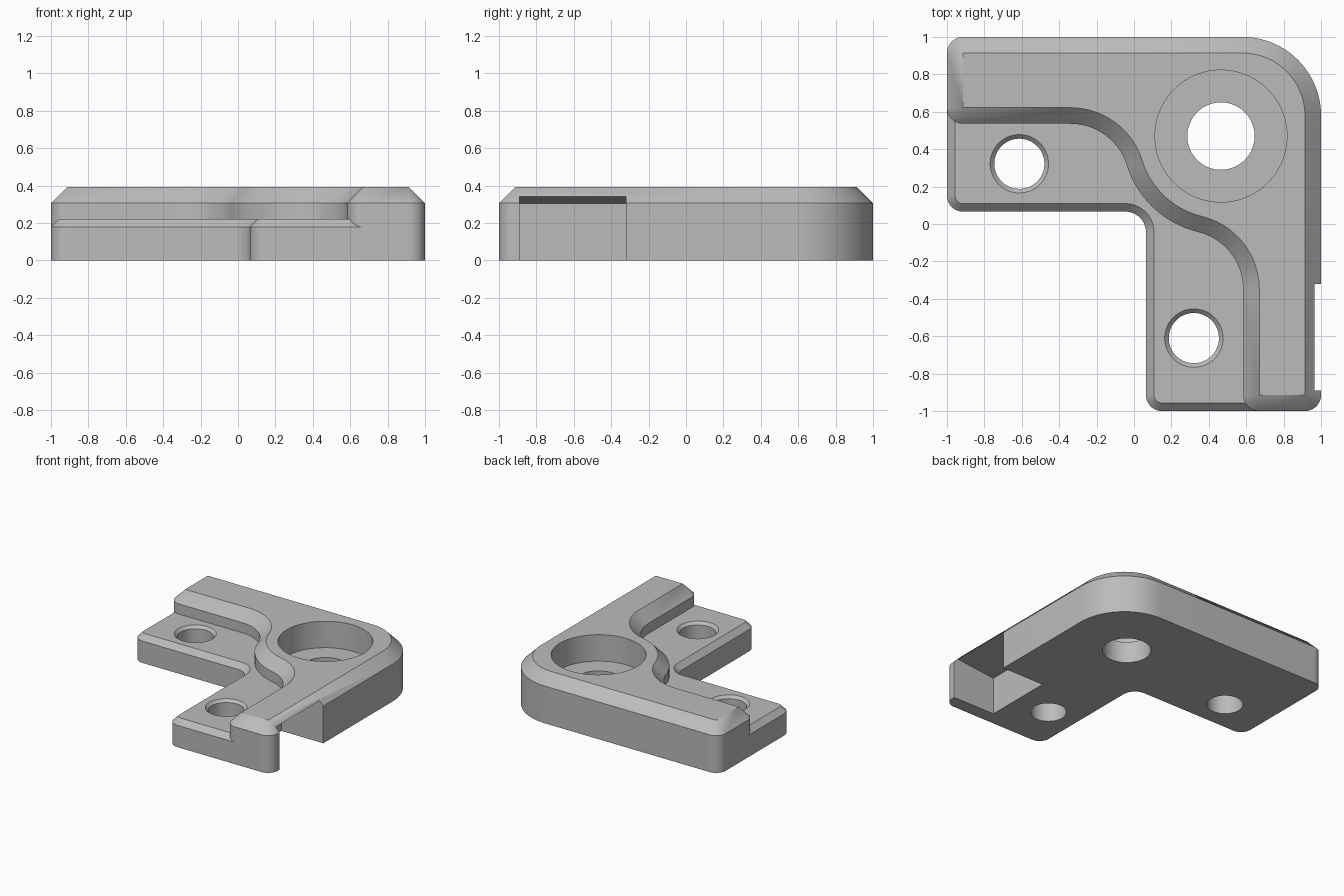
import bpy
import bmesh
from math import atan2, cos, degrees, radians, sin

# Remove the default cube only
cube = bpy.data.objects.get("Cube")
if cube:
    bpy.data.objects.remove(cube, do_unlink=True)

# Shared dimensions
LEDGE_TOP, LEDGE_CHAMFER = 0.222, 0.043
RIDGE_TOP, CORNER = 0.392, 0.086
BORE = (0.465, 0.47)
BOSS_R, SWEEP_R = 0.527, 0.316
SWEEP_A, SWEEP_B = (-0.34, 0.22), (0.268, -0.35)

grey = bpy.data.materials.new("grey plastic")
grey.use_nodes = True
colour = (0.5, 0.5, 0.5, 1)
grey.diffuse_color = colour
grey.node_tree.nodes["Principled BSDF"].inputs["Base Color"].default_value = colour


def loft(name, loops):
    """Closed solid through matching loops of points, capped at both ends."""
    bm = bmesh.new()
    rings = [[bm.verts.new([round(c, 5) for c in p]) for p in loop] for loop in loops]
    n = len(rings[0])
    for low, high in zip(rings, rings[1:]):
        for i in range(n):
            j = (i + 1) % n
            bm.faces.new((low[i], low[j], high[j], high[i]))
    bm.faces.new(rings[0][::-1])
    bm.faces.new(rings[-1])
    bmesh.ops.remove_doubles(bm, verts=bm.verts, dist=0.0005)
    bmesh.ops.recalc_face_normals(bm, faces=bm.faces)
    mesh = bpy.data.meshes.new(name)
    bm.to_mesh(mesh)
    bm.free()
    mesh.materials.append(grey)
    obj = bpy.data.objects.new(name, mesh)
    bpy.context.collection.objects.link(obj)
    return obj


def outline(arcs, inset, z):
    """Outline of arcs joined by straight lines; clockwise arcs are concave."""
    pts = []
    for (cx, cy), r, start, end in arcs:
        steps = max(8, round(abs(end - start) / 4))
        r = r - inset if end > start else r + inset
        for i in range(steps + 1):
            a = radians(start + (end - start) * i / steps)
            pts.append((cx + r * cos(a), cy + r * sin(a), z))
    return pts


def chamfered_plate(name, arcs, top, chamfer):
    levels = ((0, 0), (0, top - chamfer), (chamfer, top))
    return loft(name, [outline(arcs, inset, z) for inset, z in levels])


def round_cutter(name, centre, profile):
    full = 360 * 63 / 64
    return loft(name, [outline([(centre, r, 0, full)], 0, z) for r, z in profile])


def corner(x, y, start):
    """Small rounded corner whose square tip is at x, y."""
    sx = 1 if start in (0, 270) else -1
    sy = 1 if start in (0, 90) else -1
    return ((x - sx * CORNER, y - sy * CORNER), CORNER, start, start + 90)


def heading(a, b):
    return degrees(atan2(b[1] - a[1], b[0] - a[0]))


def boolean(target, other, operation):
    mod = target.modifiers.new(operation.lower(), "BOOLEAN")
    mod.operation, mod.solver, mod.object = operation, "EXACT", other
    bpy.context.view_layer.objects.active = target
    bpy.ops.object.modifier_apply(modifier=mod.name)
    bpy.data.objects.remove(other, do_unlink=True)


# Raised ridge with the S-shaped edge wrapping the bore
a, b = heading(SWEEP_A, BORE), heading(SWEEP_B, BORE)
ridge = chamfered_plate("corner_bracket", [
    corner(-1, 0.536, 180),
    (SWEEP_A, SWEEP_R, 90, a),
    (BORE, BOSS_R, a + 180, b + 180),
    (SWEEP_B, SWEEP_R, b, 0),
    corner(0.584, -1, 180),
    corner(1, -1, 270),
    ((0.58, 0.58), 0.42, 0, 90),
    corner(-1, 1, 90),
], RIDGE_TOP, CORNER)

# Low ledge along the inner side of the L, running in under the ridge
ledge = chamfered_plate("ledge", [
    corner(-1, 0.066, 180),
    ((-0.046, -0.044), 0.11, 90, 0),
    corner(0.064, -1, 180),
    corner(0.85, -1, 270),
    corner(0.85, 0.8, 0),
    corner(-1, 0.8, 90),
], LEDGE_TOP, LEDGE_CHAMFER)
boolean(ridge, ledge, "UNION")

# Counterbored main hole
boolean(ridge, round_cutter("bore_cutter", BORE, [
    (0.18, -0.1), (0.18, 0.175), (0.353, 0.175), (0.353, 0.6)]), "DIFFERENCE")

# Countersunk screw holes in the ledge
for centre in ((-0.613, 0.322), (0.32, -0.61)):
    boolean(ridge, round_cutter("screw_cutter", centre, [
        (0.134, -0.1), (0.134, 0.2), (0.176, 0.242)]), "DIFFERENCE")

# Side slot, open underneath, with a slightly sloped ceiling
slot = ((0.62, -0.1), (1.1, -0.1), (1.1, 0.356), (0.62, 0.304))
boolean(ridge, loft("slot_cutter", [
    [(x, y, z) for x, z in slot] for y in (-0.89, -0.322)]), "DIFFERENCE")

# Smooth the rounds, keep the chamfer edges crisp
bpy.ops.object.select_all(action="DESELECT")
ridge.select_set(True)
bpy.context.view_layer.objects.active = ridge
bpy.ops.object.shade_smooth_by_angle(angle=radians(25))
